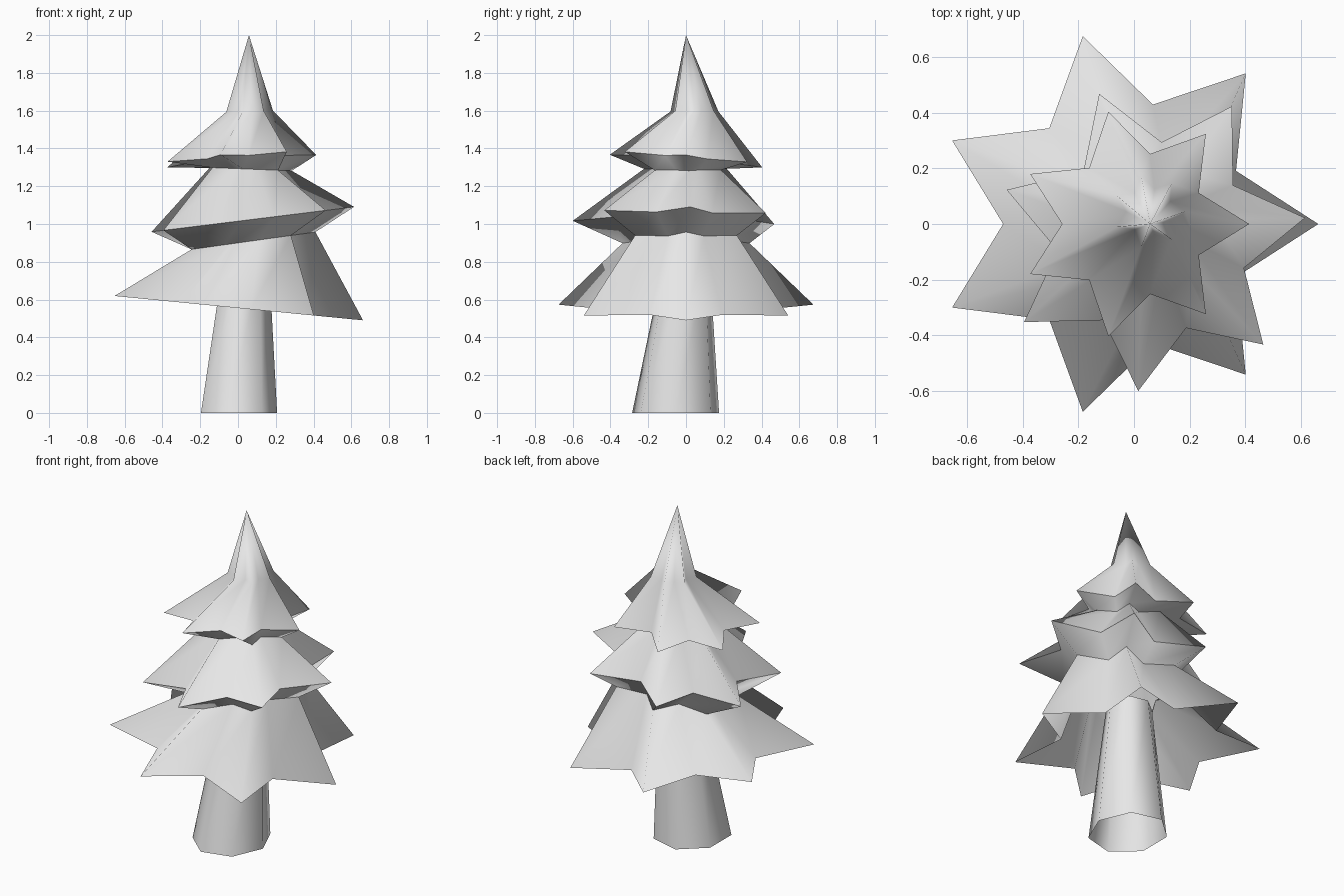
import bpy
import bmesh
from math import sin, cos, pi, radians

cube = bpy.data.objects.get("Cube")
if cube:
    bpy.data.objects.remove(cube, do_unlink=True)

grey = bpy.data.materials.new("plain grey")
grey.use_nodes = True
grey.diffuse_color = (0.8, 0.8, 0.8, 1)
grey.node_tree.nodes["Principled BSDF"].inputs["Base Color"].default_value = (0.8, 0.8, 0.8, 1)

POINTS = 7


def star(bm, centre, outer, inner, phase=0, tilt=(0, 0)):
    """Ring of alternating outer and inner corners on a tilted plane."""
    cx, cy, z = centre
    ring = []
    for i in range(POINTS * 2):
        a = radians(phase) + i * pi / POINTS
        r = inner if i % 2 else outer
        x, y = cx + r * cos(a), cy + r * sin(a)
        ring.append(bm.verts.new((x, y, z + tilt[0] * x + tilt[1] * y)))
    return ring


def oval(bm, centre, rx, ry):
    """Seven-sided ring, stretched along x and y."""
    cx, cy, z = centre
    angles = [i * 2 * pi / POINTS for i in range(POINTS)]
    return [bm.verts.new((cx + rx * cos(a), cy + ry * sin(a), z)) for a in angles]


def bridge(bm, low, high):
    n = len(low)
    for i in range(n):
        j = (i + 1) % n
        bm.faces.new((low[i], low[j], high[j], high[i]))


def sharpen(bm, ring):
    """Keep a crisp edge all along a ring."""
    for i, v in enumerate(ring):
        bm.edges.get((v, ring[(i + 1) % len(ring)])).smooth = False


def finish(bm, name):
    for face in bm.faces:
        face.smooth = True
    mesh = bpy.data.meshes.new(name)
    bm.to_mesh(mesh)
    bm.free()
    mesh.materials.append(grey)
    bpy.context.collection.objects.link(bpy.data.objects.new(name, mesh))


# Foliage: three flared star tiers, narrowing to a star-shaped waist between each
bm = bmesh.new()
rings = [
    star(bm, (-0.03, 0, 0.555), 0.692, 0.44, 0, (-0.098, 0)),
    star(bm, (0.065, 0, 0.9), 0.345, 0.22, 0, (0.14, 0)),
    star(bm, (0.067, -0.05, 1.015), 0.552, 0.345, 7.5, (0.123, 0)),
    star(bm, (0.06, 0, 1.293), 0.225, 0.142, 4, (-0.04, 0)),
    star(bm, (0, 0, 1.339), 0.414, 0.258, 0, (0.064, -0.083)),
    star(bm, (0.055, 0.045, 1.595), 0.13, 0.083, 0, (0.03, 0)),
]
for low, high in zip(rings, rings[1:]):
    bridge(bm, low, high)
    sharpen(bm, low)
tip = bm.verts.new((0.058, 0, 2))
top = rings[-1]
for i, v in enumerate(top):
    bm.faces.new((v, top[(i + 1) % len(top)], tip))
finish(bm, "foliage")

# Trunk: open, leaning, tapered tube
bm = bmesh.new()
bridge(bm, oval(bm, (-0.005, -0.055, 0), 0.212, 0.236),
       oval(bm, (0.035, 0, 0.76), 0.131, 0.13))
finish(bm, "trunk")
